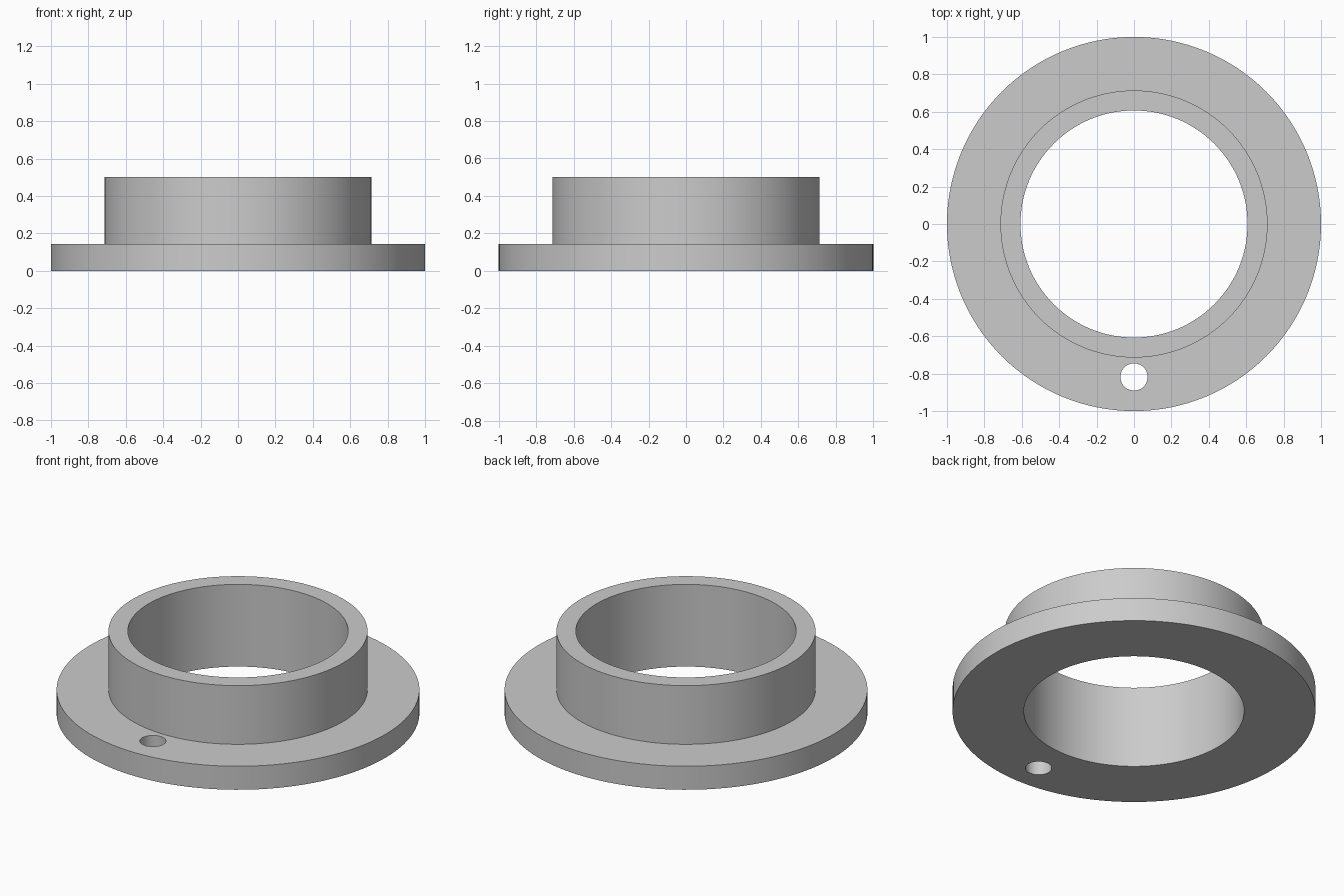
import bpy, bmesh, math
from mathutils import Vector

cube = bpy.data.objects.get("Cube")
if cube:
    bpy.data.objects.remove(cube, do_unlink=True)

OUTER, SLEEVE, BORE = 1.0, 0.714, 0.607
FLANGE_H, HEIGHT = 0.143, 0.5
HOLE_Y, HOLE_R = -0.818, 0.0725
SEGMENTS = 128

grey = bpy.data.materials.new("plain grey")
grey.use_nodes = True
grey.diffuse_color = (0.6, 0.6, 0.6, 1)
grey.node_tree.nodes["Principled BSDF"].inputs["Base Color"].default_value = grey.diffuse_color


def lathe(name, profile):
    """Revolve a closed (radius, height) profile around z."""
    bm = bmesh.new()
    rings = []
    for i in range(SEGMENTS):
        a = 2 * math.pi * i / SEGMENTS
        rings.append([bm.verts.new(Vector((r * math.cos(a), r * math.sin(a), z)))
                      for r, z in profile])
    n = len(profile)
    for i, ring in enumerate(rings):
        following = rings[(i + 1) % SEGMENTS]
        for j in range(n):
            k = (j + 1) % n
            bm.faces.new((ring[j], following[j], following[k], ring[k]))
    bmesh.ops.recalc_face_normals(bm, faces=bm.faces)
    mesh = bpy.data.meshes.new(name)
    bm.to_mesh(mesh)
    bm.free()
    obj = bpy.data.objects.new(name, mesh)
    bpy.context.collection.objects.link(obj)
    mesh.materials.append(grey)
    return obj


# Flange and sleeve as one turned part
bushing = lathe("flanged_bushing", [
    (BORE, 0), (OUTER, 0), (OUTER, FLANGE_H),
    (SLEEVE, FLANGE_H), (SLEEVE, HEIGHT), (BORE, HEIGHT)])

# Pin hole through the front of the flange
bpy.ops.mesh.primitive_cylinder_add(vertices=48, radius=HOLE_R, depth=1,
                                    location=(0, HOLE_Y, 0))
cutter = bpy.context.object
cutter.name = "pin_hole_cutter"
cutter.data.materials.append(grey)
cutter.hide_render = True

bpy.ops.object.select_all(action="DESELECT")
bushing.select_set(True)
bpy.context.view_layer.objects.active = bushing
drill = bushing.modifiers.new("pin_hole", "BOOLEAN")
drill.operation = "DIFFERENCE"
drill.solver = "EXACT"
drill.object = cutter
bpy.ops.object.modifier_apply(modifier=drill.name)
bpy.data.objects.remove(cutter, do_unlink=True)

# Smooth walls, crisp rims
bpy.ops.object.shade_smooth_by_angle(angle=math.radians(30))
